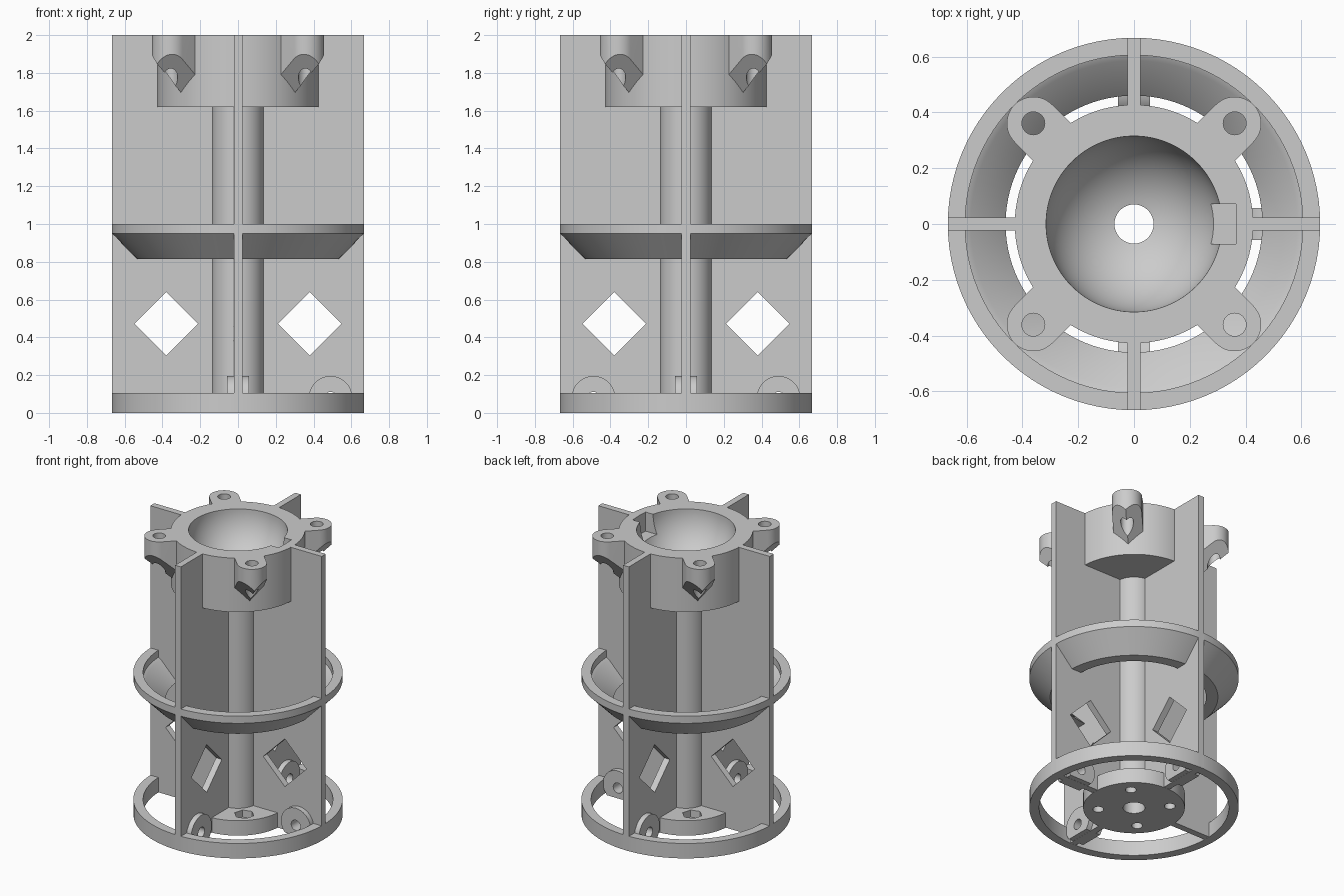
import bpy, bmesh, math
from mathutils import Vector, Matrix

if "Cube" in bpy.data.objects:
    bpy.data.objects.remove(bpy.data.objects["Cube"])

grey = bpy.data.materials.new("plain grey")
grey.diffuse_color = (0.6, 0.6, 0.6, 1)
grey.use_nodes = True
grey.node_tree.nodes["Principled BSDF"].inputs["Base Color"].default_value = grey.diffuse_color
SEG = 96


def finish(bm, name):
    bmesh.ops.remove_doubles(bm, verts=bm.verts, dist=1e-5)
    bmesh.ops.recalc_face_normals(bm, faces=bm.faces)
    me = bpy.data.meshes.new(name)
    bm.to_mesh(me)
    bm.free()
    ob = bpy.data.objects.new(name, me)
    bpy.context.collection.objects.link(ob)
    me.materials.append(grey)
    return ob


def lathe(name, profile):
    """Spin a closed (radius, z) profile round the z axis."""
    bm = bmesh.new()
    rings = []
    for i in range(SEG):
        a = 2 * math.pi * i / SEG
        rings.append([bm.verts.new((r * math.cos(a), r * math.sin(a), z)) for r, z in profile])
    n = len(profile)
    for i in range(SEG):
        p, q = rings[i], rings[(i + 1) % SEG]
        for k in range(n):
            bm.faces.new((p[k], q[k], q[(k + 1) % n], p[(k + 1) % n]))
    return finish(bm, name)


def prism(name, pts, vec, to3d, matrix=Matrix()):
    """Extrude a flat outline along vec."""
    bm = bmesh.new()
    f = bm.faces.new([bm.verts.new(to3d(*p)) for p in pts])
    r = bmesh.ops.extrude_face_region(bm, geom=[f])
    bmesh.ops.translate(bm, vec=vec, verts=[v for v in r["geom"] if isinstance(v, bmesh.types.BMVert)])
    bm.transform(matrix)
    return finish(bm, name)


def circle(cx, cy, r, n=32):
    return [(cx + r * math.cos(2 * math.pi * i / n), cy + r * math.sin(2 * math.pi * i / n)) for i in range(n)]


def cut(ob, *cutters):
    for c in cutters:
        m = ob.modifiers.new("cut", 'BOOLEAN')
        m.operation, m.solver, m.object = 'DIFFERENCE', 'EXACT', c
        bpy.context.view_layer.objects.active = ob
        bpy.ops.object.modifier_apply(modifier=m.name)
        bpy.data.objects.remove(c)


def slice_off(ob, point, normal):
    """Remove everything on the side the normal points to, and cap it."""
    bm = bmesh.new()
    bm.from_mesh(ob.data)
    r = bmesh.ops.bisect_plane(bm, geom=bm.verts[:] + bm.edges[:] + bm.faces[:],
                               plane_co=point, plane_no=normal, clear_outer=True)
    edges = [e for e in r["geom_cut"] if isinstance(e, bmesh.types.BMEdge)]
    bmesh.ops.holes_fill(bm, edges=edges, sides=0)
    bmesh.ops.recalc_face_normals(bm, faces=bm.faces)
    bm.to_mesh(ob.data)
    bm.free()


def flat(z):
    return lambda x, y: (x, y, z)


def upright(y):
    return lambda x, z: (x, y, z)


def turn(deg):
    return Matrix.Rotation(math.radians(deg), 4, 'Z')


# Hub, hollow stem and cup with a round bowl
R, BORE = 0.315, 0.07
end = math.acos(BORE / R)
bowl = [(R * math.cos(end * i / 20), 2 - R * math.sin(end * i / 20)) for i in range(21)]
core = lathe("stem_and_cup", [(BORE, 0), (0.324, 0), (0.324, 0.105), (0.137, 0.105),
                              (0.137, 1.62), (0.427, 1.62), (0.427, 2)] + bowl)

# Key notch in the bowl rim
cut(core, prism("cutter", [(0.2, -0.072), (0.365, -0.072), (0.368, 0), (0.365, 0.072), (0.2, 0.072)],
                (0, 0, 0.3), flat(1.866)))

# Screw holes and hexagonal nut pockets in the hub
for a in (45, 135, 225, 315):
    cut(core,
        prism("cutter", circle(0.229, 0, 0.035, 24), (0, 0, 0.3), flat(-0.1), turn(a)),
        prism("cutter", circle(0.229, 0, 0.065, 6), (0, 0, 0.1), flat(0.055), turn(a)))

# Foot ring and conical middle ring
lathe("foot_ring", [(0.605, 0), (0.667, 0), (0.667, 0.105), (0.605, 0.105)])
lathe("middle_ring", [(0.46, 0.815), (0.535, 0.815), (0.667, 0.95), (0.667, 1.0),
                      (0.605, 1.0), (0.605, 0.95), (0.585, 0.94)])

# Four fins with diamond windows; three carry a pierced round lug at the foot
T = 0.0225
for name, a in (("right", 0), ("back", 90), ("left", 180), ("front", 270)):
    fin = prism(name + "_fin", [(0.12, 0.001), (0.667, 0.001), (0.667, 2), (0.425, 2), (0.425, 1.63), (0.12, 1.63)],
                (0, 2 * T, 0), upright(-T), turn(a))
    cut(fin, prism("cutter", circle(0.38, 0.472, 0.168, 4), (0, 0.4, 0), upright(-0.2), turn(a)))
    if name != "left":
        lug = prism(name + "_foot_lug", circle(0.49, 0.08, 0.115, 48), (0, 0.116, 0), upright(-0.058), turn(a))
        slice_off(lug, (0, 0, 0.002), (0, 0, -1))
        for part in (fin, lug):
            cut(part, prism("cutter", circle(0.49, 0.075, 0.036, 24), (0, 0.4, 0), upright(-0.2), turn(a)))

# Screw ears round the cup, tapering to a keel underneath
W, C = 0.095, 0.51
arc = [(C + W * math.cos(t), W * math.sin(t)) for t in [math.pi * (i / 24 - 0.5) for i in range(25)]]
for i, a in enumerate((45, 135, 225, 315)):
    ear = prism("cup_ear_%d" % (i + 1), [(0.40, -W)] + arc + [(0.40, W)], (0, 0, 0.4), flat(1.6))
    for s in (1, -1):
        slice_off(ear, (0.42, 0, 1.69), Vector((0.85, 1.1 * s, -1)).normalized())
    cut(ear, prism("cutter", circle(C, 0, 0.041, 32), (0, 0, 0.8), flat(1.5)))
    ear.data.transform(turn(a))

# Smooth round walls, crisp edges
bpy.ops.object.select_all(action='DESELECT')
for ob in bpy.context.scene.objects:
    ob.select_set(True)
    bpy.context.view_layer.objects.active = ob
bpy.ops.object.shade_smooth_by_angle(angle=math.radians(30))
